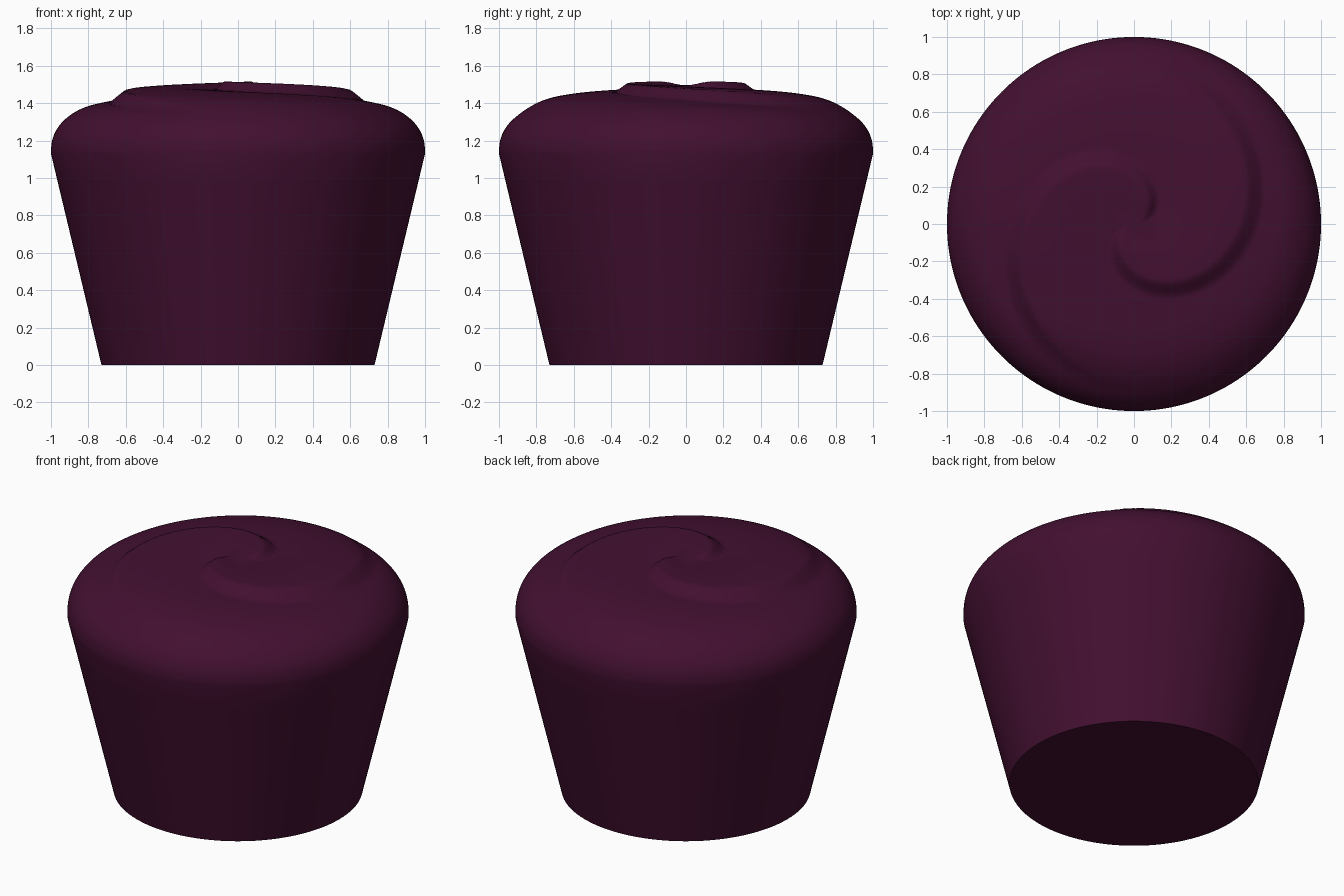
import bpy, bmesh, math

SEGMENTS, DOME_RINGS = 160, 80
BASE_R, RIM_Z, DOME_H = 0.73, 1.13, 0.366
ARM_GAP, STEP, RELIEF = 0.64, 0.13, 0.045

cube = bpy.data.objects.get("Cube")
if cube:
    bpy.data.objects.remove(cube, do_unlink=True)


def smoothstep(x, a, b):
    t = min(max((x - a) / (b - a), 0), 1)
    return t * t * (3 - 2 * t)


def swirl(r, angle):
    """Relief of a two-armed spiral: a gentle rise outward, then a steep drop."""
    p = ((r - 0.16) / ARM_GAP - (angle - math.radians(220)) / math.pi) % 1
    rise = p / (1 - STEP) if p < 1 - STEP else (1 - p) / STEP
    fade = smoothstep(r, 0.03, 0.16) * (1 - smoothstep(r, 0.7, 0.92))
    return RELIEF * fade * (rise - 0.5)


def dome_height(r, angle):
    return RIM_Z + DOME_H * max(1 - r ** 2.5, 0) ** 0.4 + swirl(r, angle)


bm = bmesh.new()


def ring(r, height):
    verts = []
    for i in range(SEGMENTS):
        a = math.tau * i / SEGMENTS
        verts.append(bm.verts.new((r * math.cos(a), r * math.sin(a), height(r, a))))
    return verts


# Tapered side, then the domed top with its swirl
rings = []
for i in range(7):
    t = i / 7
    rings.append(ring(BASE_R + (1 - BASE_R) * t, lambda r, a, z=RIM_Z * t: z))
for i in range(DOME_RINGS):
    rings.append(ring(math.cos(math.pi / 2 * i / DOME_RINGS), dome_height))

for low, high in zip(rings, rings[1:]):
    for i in range(SEGMENTS):
        j = (i + 1) % SEGMENTS
        bm.faces.new((low[i], low[j], high[j], high[i]))

# Flat base and the centre of the top
bm.faces.new(rings[0][::-1])
tip = bm.verts.new((0, 0, dome_height(0, 0)))
for i in range(SEGMENTS):
    bm.faces.new((rings[-1][i], rings[-1][(i + 1) % SEGMENTS], tip))

mesh = bpy.data.meshes.new("swirled_bonbon")
bm.to_mesh(mesh)
bm.free()
bonbon = bpy.data.objects.new("swirled_bonbon", mesh)
bpy.context.collection.objects.link(bonbon)

# Dark plum colour
plum = bpy.data.materials.new("dark_plum")
plum.use_nodes = True
colour = (0.055, 0.005, 0.03, 1)
plum.diffuse_color = colour
plum.node_tree.nodes["Principled BSDF"].inputs["Base Color"].default_value = colour
mesh.materials.append(plum)

# Smooth shading with a crisp base edge
bpy.ops.object.select_all(action="DESELECT")
bonbon.select_set(True)
bpy.context.view_layer.objects.active = bonbon
bpy.ops.object.shade_smooth_by_angle(angle=math.radians(40))
